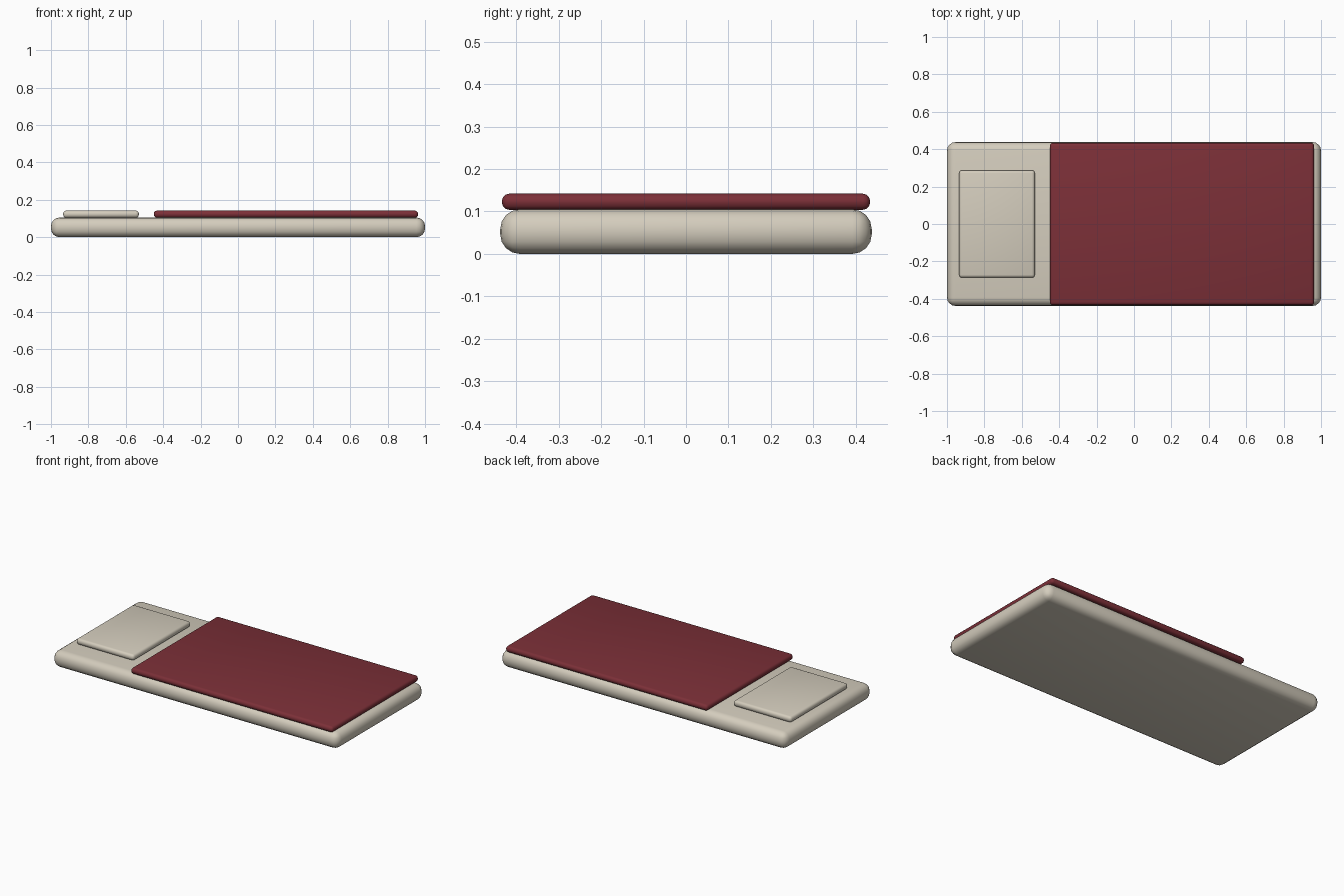
import bpy, math

if "Cube" in bpy.data.objects:
    bpy.data.objects.remove(bpy.data.objects["Cube"])


def material(name, rgb):
    m = bpy.data.materials.new(name)
    m.diffuse_color = (*rgb, 1)
    m.use_nodes = True
    m.node_tree.nodes["Principled BSDF"].inputs["Base Color"].default_value = m.diffuse_color
    return m


def rounded_box(name, lo, hi, radius, segments, mat):
    """Box between two corners with rounded edges."""
    centre = [(a + b) / 2 for a, b in zip(lo, hi)]
    bpy.ops.mesh.primitive_cube_add(size=1, location=centre)
    ob = bpy.context.object
    ob.name = name
    ob.scale = [b - a for a, b in zip(lo, hi)]
    bpy.ops.object.transform_apply(location=False, rotation=False, scale=True)
    bevel = ob.modifiers.new("rounding", 'BEVEL')
    bevel.width = radius
    bevel.segments = segments
    bpy.ops.object.modifier_apply(modifier=bevel.name)
    bpy.ops.object.shade_smooth_by_angle(angle=math.radians(35))
    ob.data.materials.append(mat)
    return ob


cream = material("cream_linen", (0.66, 0.61, 0.51))
maroon = material("maroon_wool", (0.2, 0.029, 0.039))

# mattress
rounded_box("mattress", (-1, -0.438, 0), (1, 0.438, 0.105), 0.046, 4, cream)
# blanket over the lower part
rounded_box("blanket", (-0.45, -0.434, 0.104), (0.963, 0.434, 0.142), 0.017, 3, maroon)
# pillow at the head
rounded_box("pillow", (-0.935, -0.287, 0.104), (-0.53, 0.287, 0.142), 0.016, 3, cream)
